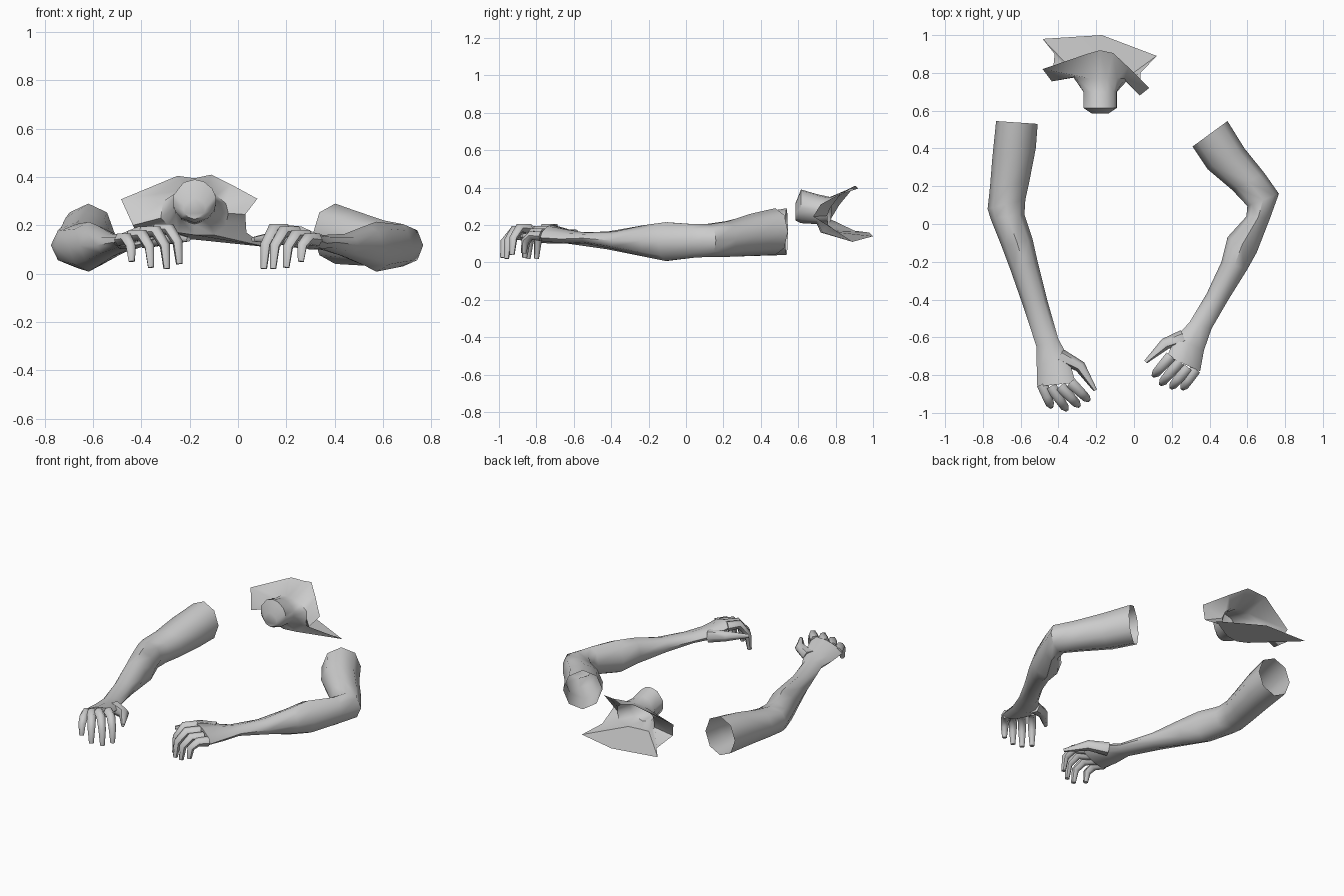
import bpy
import bmesh
from math import cos, sin, tau, radians, atan2
from mathutils import Vector

cube = bpy.data.objects.get("Cube")
if cube:
    bpy.data.objects.remove(cube)

# One plain grey for everything
grey = bpy.data.materials.new("plain_grey")
grey.use_nodes = True
colour = (0.6, 0.6, 0.6, 1)
grey.diffuse_color = colour
grey.node_tree.nodes["Principled BSDF"].inputs["Base Color"].default_value = colour


def loft(bm, rings, cap_start=False, cap_end=False):
    """Skin a list of closed rings that share a point count."""
    rows = [[bm.verts.new(p) for p in ring] for ring in rings]
    count = len(rows[0])
    for a, b in zip(rows, rows[1:]):
        for i in range(count):
            j = (i + 1) % count
            bm.faces.new((a[i], a[j], b[j], b[i]))
    if cap_start:
        bm.faces.new(rows[0])
    if cap_end:
        bm.faces.new(rows[-1])


def finish(bm, name, angle=50):
    bmesh.ops.recalc_face_normals(bm, faces=bm.faces)
    mesh = bpy.data.meshes.new(name)
    bm.to_mesh(mesh)
    bm.free()
    obj = bpy.data.objects.new(name, mesh)
    bpy.context.collection.objects.link(obj)
    mesh.materials.append(grey)
    bpy.ops.object.select_all(action="DESELECT")
    obj.select_set(True)
    bpy.context.view_layer.objects.active = obj
    bpy.ops.object.shade_smooth_by_angle(angle=radians(angle))
    return obj


def limb_ring(station, heights, tilt, sides=8):
    """Ring spanning the inner and outer edge points, between two heights."""
    ix, iy, ox, oy = station
    low, high = heights
    centre = Vector(((ix + ox) / 2, (iy + oy) / 2, (low + high) / 2))
    across = Vector(((ix - ox) / 2, (iy - oy) / 2, tilt))
    up = Vector((0, 0, (high - low) / 2))
    return [centre + across * cos(tau * i / sides) + up * sin(tau * i / sides)
            for i in range(sides)]


def digit_rings(points, radii, sides=6):
    """Rings around a bent path, for fingers and thumbs."""
    points = [Vector(p) for p in points]
    rings = []
    for k, (p, r) in enumerate(zip(points, radii)):
        before = points[max(k - 1, 0)]
        after = points[min(k + 1, len(points) - 1)]
        turn = (after - before).to_track_quat("Z", "Y")
        rings.append([p + turn @ Vector((r * cos(tau * i / sides),
                                         r * sin(tau * i / sides), 0))
                      for i in range(sides)])
    return rings


# Heights of the arm from the cut end to the knuckles
HEIGHTS = [(.04, .29), (.035, .26), (.03, .22), (.03, .205), (.025, .205),
           (.008, .215), (.03, .2), (.07, .165), (.1, .16), (.1, .175),
           (.12, .195)]
TILTS = [0] * 9 + [.012, .025]

# Inner and outer edges of each arm, seen from above
LEFT_EDGES = [(.31, .41, .495, .545), (.39, .29, .585, .4),
              (.52, .18, .69, .27), (.6, .095, .767, .16),
              (.595, .04, .72, .03), (.495, -.07, .65, -.15),
              (.463, -.2, .6, -.24), (.384, -.37, .5, -.4),
              (.294, -.52, .41, -.555), (.22, -.6, .37, -.67),
              (.175, -.7, .35, -.78)]
RIGHT_EDGES = [(-.51, .53, -.73, .545), (-.52, .4, -.75, .35),
               (-.555, .22, -.762, .2), (-.575, .13, -.775, .08),
               (-.58, .05, -.76, .03), (-.537, -.08, -.7, -.12),
               (-.51, -.2, -.655, -.24), (-.46, -.4, -.585, -.44),
               (-.4, -.61, -.516, -.65), (-.345, -.71, -.515, -.75),
               (-.31, -.84, -.512, -.86)]

# Knuckle and tip of each finger, little finger first
LEFT_FINGERS = [((.325, -.77, .14), (.26, -.868, .05)),
                ((.285, -.76, .155), (.2, -.863, .025)),
                ((.24, -.73, .17), (.145, -.845, .02)),
                ((.195, -.7, .18), (.107, -.8, .02))]
RIGHT_FINGERS = [((-.485, -.85, .14), (-.44, -.965, .05)),
                 ((-.44, -.86, .155), (-.36, -.98, .025)),
                 ((-.39, -.86, .17), (-.295, -.96, .02)),
                 ((-.335, -.84, .18), (-.243, -.93, .04))]

# Base, middle and tip of each thumb
LEFT_THUMB = [(.26, -.6, .14), (.165, -.635, .15), (.062, -.73, .142)]
RIGHT_THUMB = [(-.39, -.7, .14), (-.285, -.755, .15), (-.205, -.88, .142)]


def build_arm(side, edges, fingers, thumb):
    # Open sleeve of the arm running into the palm
    bm = bmesh.new()
    rings = [limb_ring(e, h, t) for e, h, t in zip(edges, HEIGHTS, TILTS)]
    loft(bm, rings, cap_end=True)
    finish(bm, side + "_arm")
    # Curled fingers
    for label, (knuckle, tip) in zip(("little", "ring", "middle", "index"), fingers):
        knuckle, tip = Vector(knuckle), Vector(tip)
        bend = knuckle.lerp(tip, .55)
        bend.z = knuckle.z + .005
        curl = knuckle.lerp(tip, .92)
        curl.z = (knuckle.z + tip.z) / 2 + .02
        bm = bmesh.new()
        loft(bm, digit_rings([knuckle, bend, curl, tip], (.03, .026, .022, .014)),
             True, True)
        finish(bm, side + "_" + label + "_finger", 60)
    bm = bmesh.new()
    loft(bm, digit_rings(thumb, (.04, .031, .01)), True, True)
    finish(bm, side + "_thumb", 60)


build_arm("left", LEFT_EDGES, LEFT_FINGERS, LEFT_THUMB)
build_arm("right", RIGHT_EDGES, RIGHT_FINGERS, RIGHT_THUMB)

# Neck stub flaring into an open collar of shoulders, back and chest
RIM = [(.03, .68, .245), (.08, .72, .31), (-.03, .83, .37), (-.11, .905, .41),
       (-.18, .92, .395), (-.25, .9, .405), (-.484, .82, .308),
       (-.435, .755, .2), (-.42, .9, .17), (-.484, .98, .16),
       (-.17, 1, .14), (.12, .89, .11), (.035, .8, .17)]
BASE = [(-.04, .755, .25), (-.05, .77, .29), (-.09, .77, .325),
        (-.14, .77, .345), (-.18, .77, .35), (-.23, .77, .345),
        (-.31, .78, .3), (-.32, .775, .23), (-.29, .76, .2),
        (-.25, .735, .17), (-.18, .72, .16), (-.1, .73, .16), (-.05, .76, .2)]


def neck_ring(y, z, width, height):
    ring = []
    for p in BASE:
        a = atan2(p[2] - .26, p[0] + .18)
        ring.append((-.18 + width * cos(a), y, z + height * sin(a)))
    return ring


bm = bmesh.new()
loft(bm, [neck_ring(.585, .27, .045, .045), neck_ring(.615, .3, .09, .09),
          neck_ring(.7, .285, .09, .08), BASE, RIM], cap_start=True)
finish(bm, "neck_and_shoulders")
